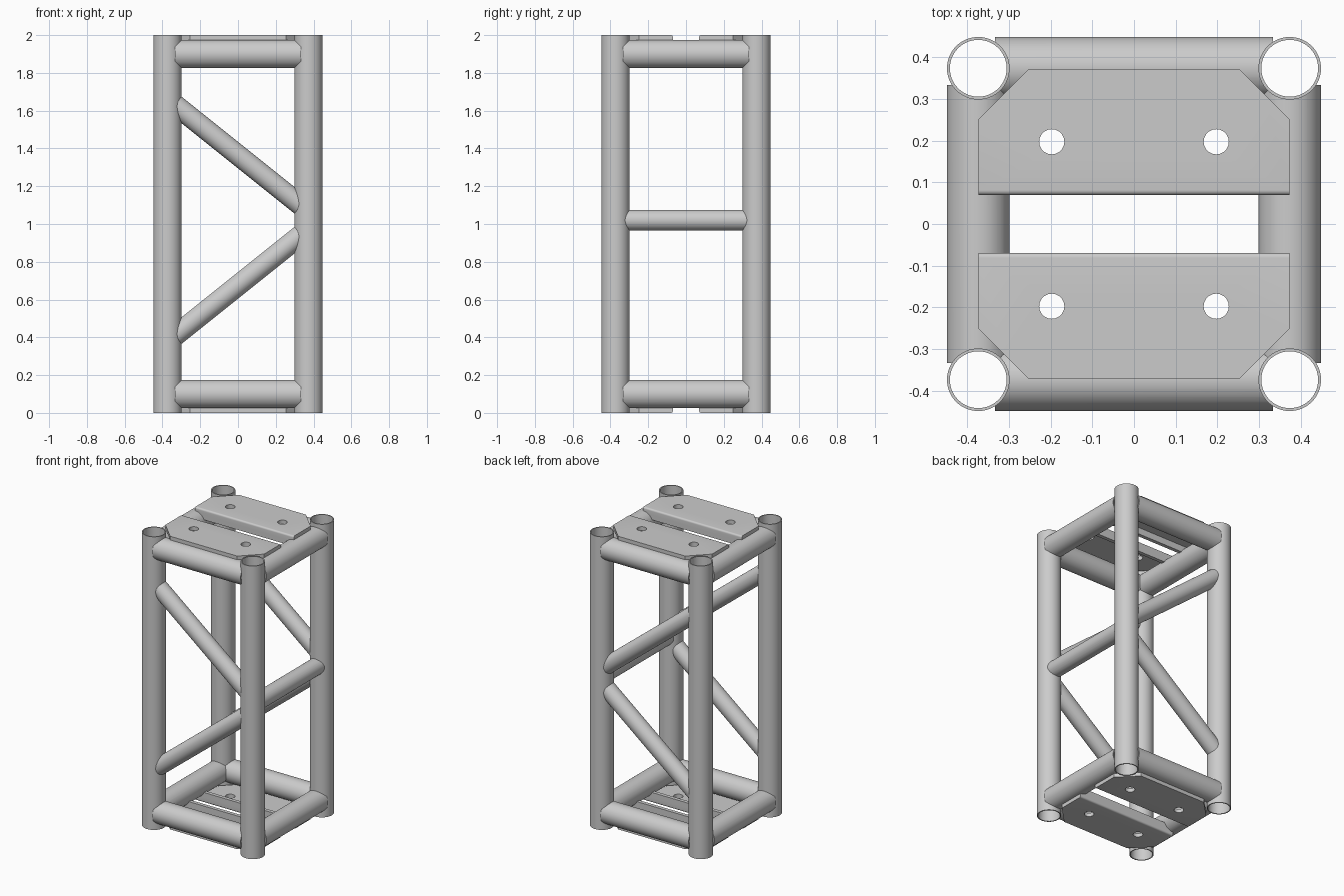
import bpy, bmesh, math
from mathutils import Vector, Matrix

if "Cube" in bpy.data.objects:
    bpy.data.objects.remove(bpy.data.objects["Cube"])

C = 0.373          # leg / beam centre offset
R = 0.075          # leg and beam radius
WALL = 0.007
SIDES = 64


def finish(name, bm, hidden=False):
    bmesh.ops.recalc_face_normals(bm, faces=bm.faces)
    me = bpy.data.meshes.new(name)
    bm.to_mesh(me)
    bm.free()
    ob = bpy.data.objects.new(name, me)
    bpy.context.collection.objects.link(ob)
    ob.hide_render = hidden
    return ob


def axis_matrix(a, b):
    d = b - a
    return Matrix.Translation((a + b) / 2) @ d.to_track_quat('Z', 'Y').to_matrix().to_4x4()


def tube(name, a, b, r):
    """Hollow pipe from a to b."""
    a, b = Vector(a), Vector(b)
    h = (b - a).length / 2
    bm = bmesh.new()
    rings = []
    for rad, z in ((r, -h), (r, h), (r - WALL, h), (r - WALL, -h)):
        rings.append([bm.verts.new((rad * math.cos(t), rad * math.sin(t), z))
                      for t in (2 * math.pi * i / SIDES for i in range(SIDES))])
    for k in range(4):
        p, q = rings[k], rings[(k + 1) % 4]
        for i in range(SIDES):
            j = (i + 1) % SIDES
            bm.faces.new((p[i], p[j], q[j], q[i]))
    bm.transform(axis_matrix(a, b))
    return finish(name, bm)


def rods(name, ends, r):
    """Solid cylinders used as one hidden cutter."""
    bm = bmesh.new()
    for a, b in ends:
        a, b = Vector(a), Vector(b)
        bmesh.ops.create_cone(bm, cap_ends=True, segments=SIDES, radius1=r, radius2=r,
                              depth=(b - a).length, matrix=axis_matrix(a, b))
    return finish(name, bm, True)


def cut(ob, cutter):
    m = ob.modifiers.new("cut", 'BOOLEAN')
    m.operation, m.solver, m.object = 'DIFFERENCE', 'EXACT', cutter
    bpy.context.view_layer.objects.active = ob
    bpy.ops.object.modifier_apply(modifier=m.name)


def smooth(ob):
    bpy.ops.object.select_all(action='DESELECT')
    ob.select_set(True)
    bpy.context.view_layer.objects.active = ob
    bpy.ops.object.shade_smooth_by_angle(angle=math.radians(30))


S = (-1, 1)
side = {(-1, 'x'): 'front', (1, 'x'): 'back', (-1, 'y'): 'left', (1, 'y'): 'right'}
level = {-1: 'bottom', 1: 'top'}
parts = []

# Cutters: solid legs, solid side beams, plate holes, plate corners
leg_cut = rods("leg_cutter", [((x * C, y * C, -.1), (x * C, y * C, 2.1)) for x in S for y in S], R)
beam_cut = rods("beam_cutter", [((x * C, -.5, 1 + z * .9), (x * C, .5, 1 + z * .9))
                                for x in S for z in S], R - .0005)
hole_cut = rods("hole_cutter", [((x * .197, y * .197, -.1), (x * .197, y * .197, 2.1))
                                for x in S for y in S], .03)
bm = bmesh.new()
for x in S:
    for y in S:
        d = (.623 / math.sqrt(2) + .2) / math.sqrt(2)
        m = (Matrix.Translation((x * d, y * d, 1)) @ Matrix.Rotation(math.pi / 4, 4, 'Z')
             @ Matrix.Diagonal((.4, .4, 2.4, 1)))
        bmesh.ops.create_cube(bm, size=1, matrix=m)
corner_cut = finish("corner_cutter", bm, True)

# Vertical leg tubes
for x in S:
    for y in S:
        parts.append(tube(f"leg_{side[y, 'x']}_{side[x, 'y']}", (x * C, y * C, 0), (x * C, y * C, 2), R))

# Horizontal beams, coped against the legs
braces = []
for z in S:
    h = 1 + z * .9
    for s in S:
        braces.append(tube(f"{level[z]}_beam_{side[s, 'x']}", (-.333, s * C, h), (.333, s * C, h), R))
        braces.append(tube(f"{level[z]}_beam_{side[s, 'y']}", (s * C, -.333, h), (s * C, .333, h), R))

# Diagonal braces on front and back, one straight brace on the right
for s in S:
    for z in S:
        braces.append(tube(f"{level[z]}_diagonal_{side[s, 'x']}",
                           (-.36, s * C, 1.02 + z * .633), (.36, s * C, 1.02 + z * .057), .055))
braces.append(tube("middle_brace_right", (C, -.36, 1.02), (C, .36, 1.02), .055))
for ob in braces:
    cut(ob, leg_cut)
parts += braces

# Folded mounting plates with an inner flange notched around the beams
T, DROP, BEND, Y0, Y1 = .025, .07, .012, .069, .37
profile = [(Y1, 0), (Y1, -T), (Y0 + T, -T), (Y0 + T, -DROP), (Y0, -DROP)]
profile += [(Y0 + BEND * (1 - math.cos(t)), -BEND * (1 - math.sin(t)))
            for t in (math.pi / 2 * i / 6 for i in range(7))]
for z in S:
    for y in S:
        bm = bmesh.new()
        face = bm.faces.new([bm.verts.new((-C, y * a, 1 + z * (1 + b))) for a, b in profile])
        ext = bmesh.ops.extrude_face_region(bm, geom=[face])
        bmesh.ops.translate(bm, vec=(2 * C, 0, 0),
                            verts=[v for v in ext['geom'] if isinstance(v, bmesh.types.BMVert)])
        ob = finish(f"{level[z]}_plate_{side[y, 'x']}", bm)
        for c in (hole_cut, corner_cut, beam_cut):
            cut(ob, c)
        parts.append(ob)

for ob in parts:
    smooth(ob)
for c in (leg_cut, beam_cut, hole_cut, corner_cut):
    bpy.data.objects.remove(c)
